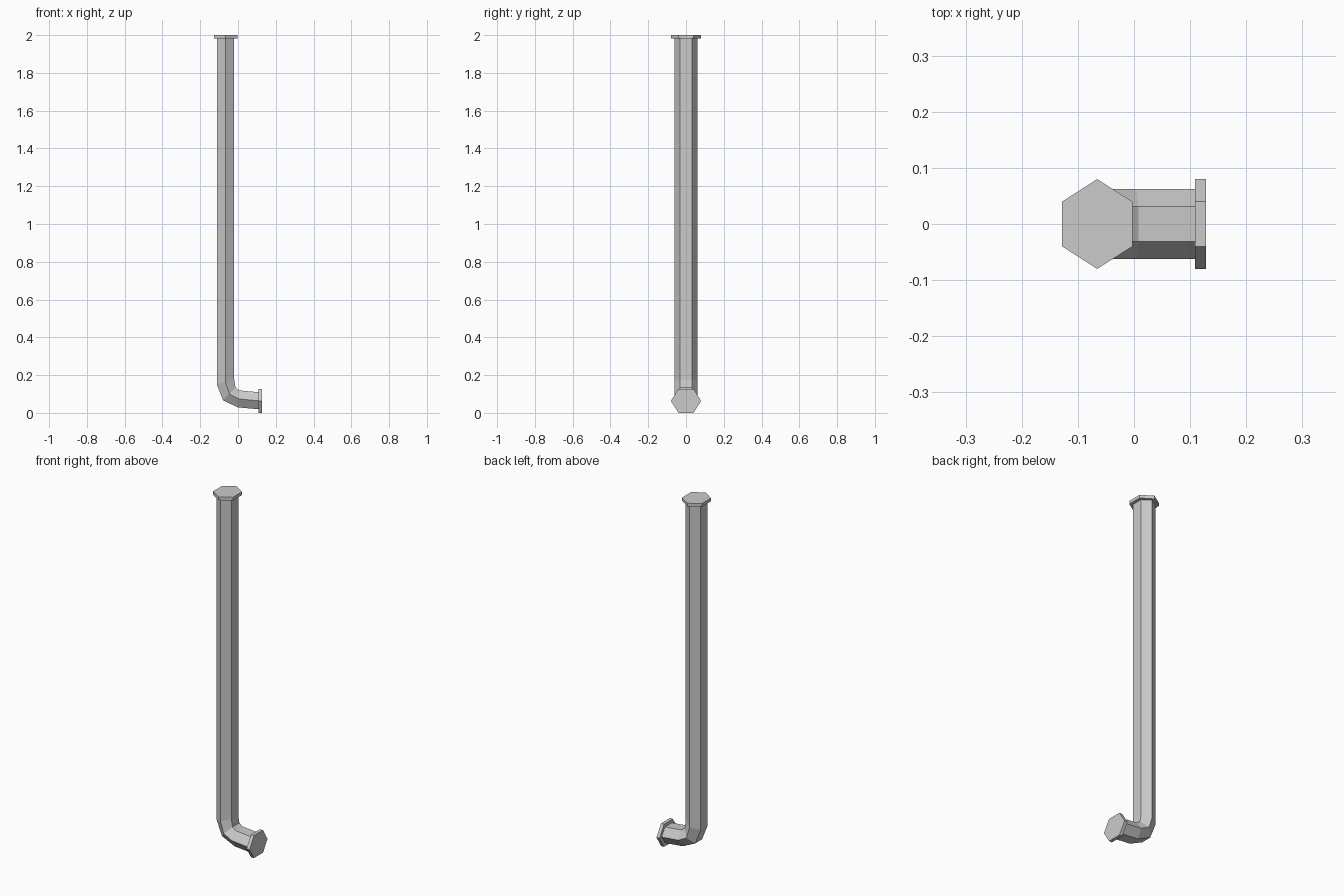
import bpy, bmesh
from mathutils import Vector

if "Cube" in bpy.data.objects:
    bpy.data.objects.remove(bpy.data.objects["Cube"])


def hex_ring(bm, outer, inner, ry):
    """Hexagon with flats at the outer/inner (x, z) points, corners at +-ry."""
    o = Vector((outer[0], 0, outer[1]))
    i = Vector((inner[0], 0, inner[1]))
    mid = (o + i) / 2
    y = Vector((0, ry, 0))
    pts = [mid + y, o + y / 2, o - y / 2, mid - y, i - y / 2, i + y / 2]
    return [bm.verts.new(p) for p in pts]


def hex_sweep(name, sections, ry):
    bm = bmesh.new()
    rings = [hex_ring(bm, o, i, ry) for o, i in sections]
    for a, b in zip(rings, rings[1:]):
        for k in range(6):
            n = (k + 1) % 6
            bm.faces.new((a[k], a[n], b[n], b[k]))
    bm.faces.new(rings[0])
    bm.faces.new(rings[-1])
    bmesh.ops.recalc_face_normals(bm, faces=bm.faces[:])
    mesh = bpy.data.meshes.new(name)
    bm.to_mesh(mesh)
    bm.free()
    obj = bpy.data.objects.new(name, mesh)
    bpy.context.collection.objects.link(obj)
    return obj


# Vertical pipe with elbow, from top down to the horizontal outlet
hex_sweep("pipe", [
    ((-0.112, 1.983), (-0.020, 1.983)),
    ((-0.112, 0.150), (-0.020, 0.177)),
    ((-0.079, 0.066), (-0.013, 0.134)),
    ((0.000, 0.029), (0.008, 0.119)),
    ((0.111, 0.019), (0.111, 0.109)),
], 0.062)

# End flanges
hex_sweep("top_flange", [
    ((-0.128, 2.0), (-0.003, 2.0)),
    ((-0.128, 1.982), (-0.003, 1.982)),
], 0.08)
hex_sweep("outlet_flange", [
    ((0.109, 0.0), (0.109, 0.127)),
    ((0.128, 0.0), (0.128, 0.127)),
], 0.08)
